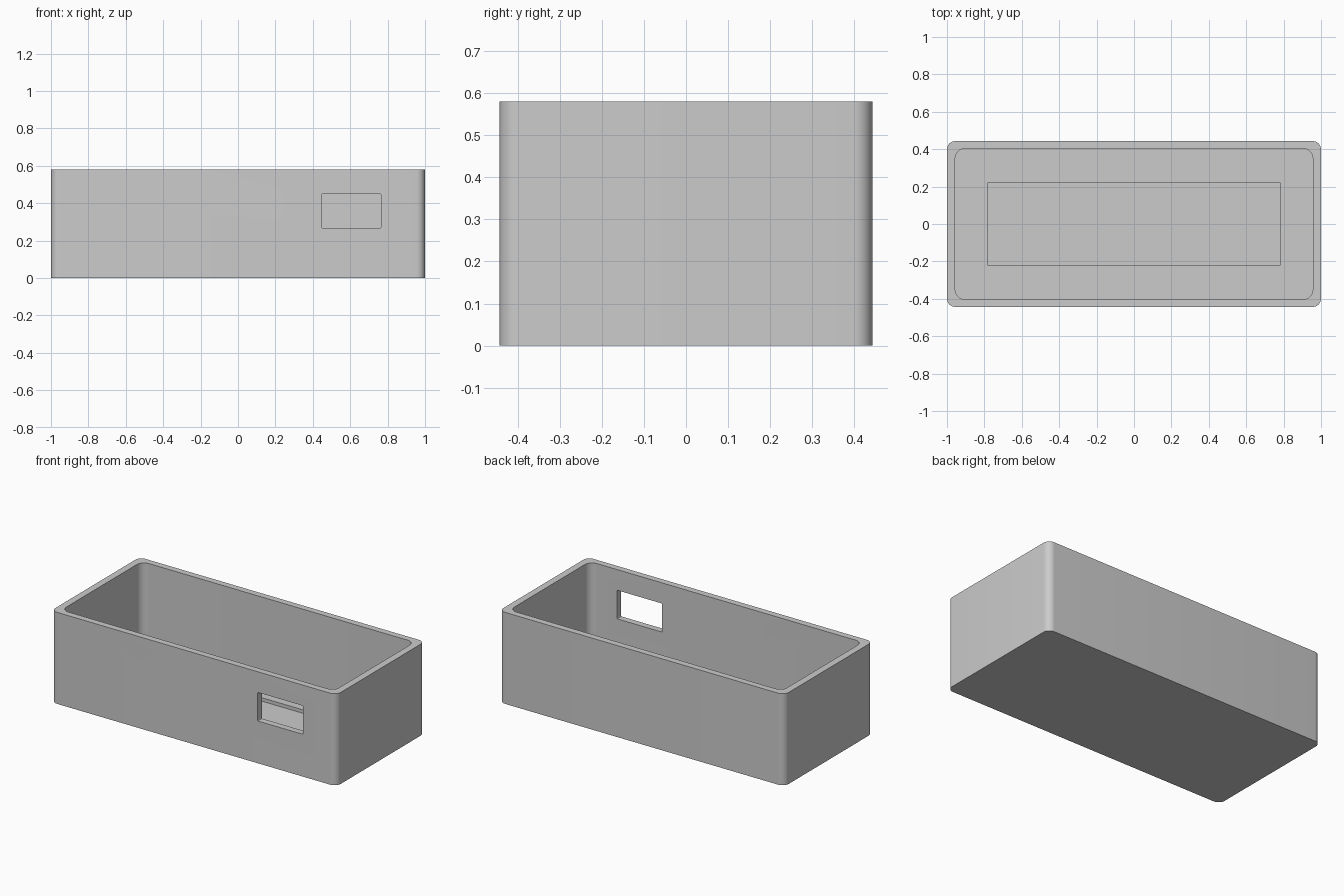
import bpy
import bmesh
import math

default = bpy.data.objects.get("Cube")
if default:
    bpy.data.objects.remove(default, do_unlink=True)

grey = bpy.data.materials.new("light grey plastic")
grey.use_nodes = True
colour = (0.6, 0.6, 0.6, 1)
grey.diffuse_color = colour
grey.node_tree.nodes["Principled BSDF"].inputs["Base Color"].default_value = colour


def rounded_box(name, low, high, radius=0, axis=2, segments=10):
    """Box between two corners, with the edges along one axis rounded."""
    bm = bmesh.new()
    bmesh.ops.create_cube(bm, size=1)
    for v in bm.verts:
        for i in range(3):
            v.co[i] = low[i] if v.co[i] < 0 else high[i]
    if radius:
        edges = [e for e in bm.edges
                 if abs(e.verts[0].co[axis] - e.verts[1].co[axis]) > 1e-5]
        bmesh.ops.bevel(bm, geom=edges, offset=radius, segments=segments,
                        profile=0.5, affect='EDGES')
    mesh = bpy.data.meshes.new(name)
    bm.to_mesh(mesh)
    bm.free()
    mesh.materials.append(grey)
    obj = bpy.data.objects.new(name, mesh)
    bpy.context.collection.objects.link(obj)
    return obj


W, D, H = 1.0, 0.443, 0.58      # half width, half depth, height
FLOOR = 0.044

# Outer shell
tray = rounded_box("open_box", (-W, -D, 0), (W, D, H), 0.044)

# Main cavity, shallow floor recess and front window opening
cutters = [
    rounded_box("cavity_cutter", (-0.956, -0.402, FLOOR), (0.956, 0.402, 1), 0.05),
    rounded_box("recess_cutter", (-0.78, -0.223, 0.022), (0.78, 0.223, 0.2)),
    rounded_box("window_cutter", (0.448, -0.6, 0.268), (0.765, -0.3, 0.449),
                0.005, axis=1, segments=3),
]

# Cut the openings, then discard the cutters
bpy.context.view_layer.objects.active = tray
tray.select_set(True)
for cutter in cutters:
    cutter.hide_render = True
    cut = tray.modifiers.new(cutter.name, 'BOOLEAN')
    cut.operation = 'DIFFERENCE'
    cut.solver = 'EXACT'
    cut.object = cutter
    bpy.ops.object.modifier_apply(modifier=cut.name)
    bpy.data.objects.remove(cutter, do_unlink=True)

# Smooth rounded corners, crisp rims
bpy.ops.object.shade_smooth_by_angle(angle=math.radians(30))
